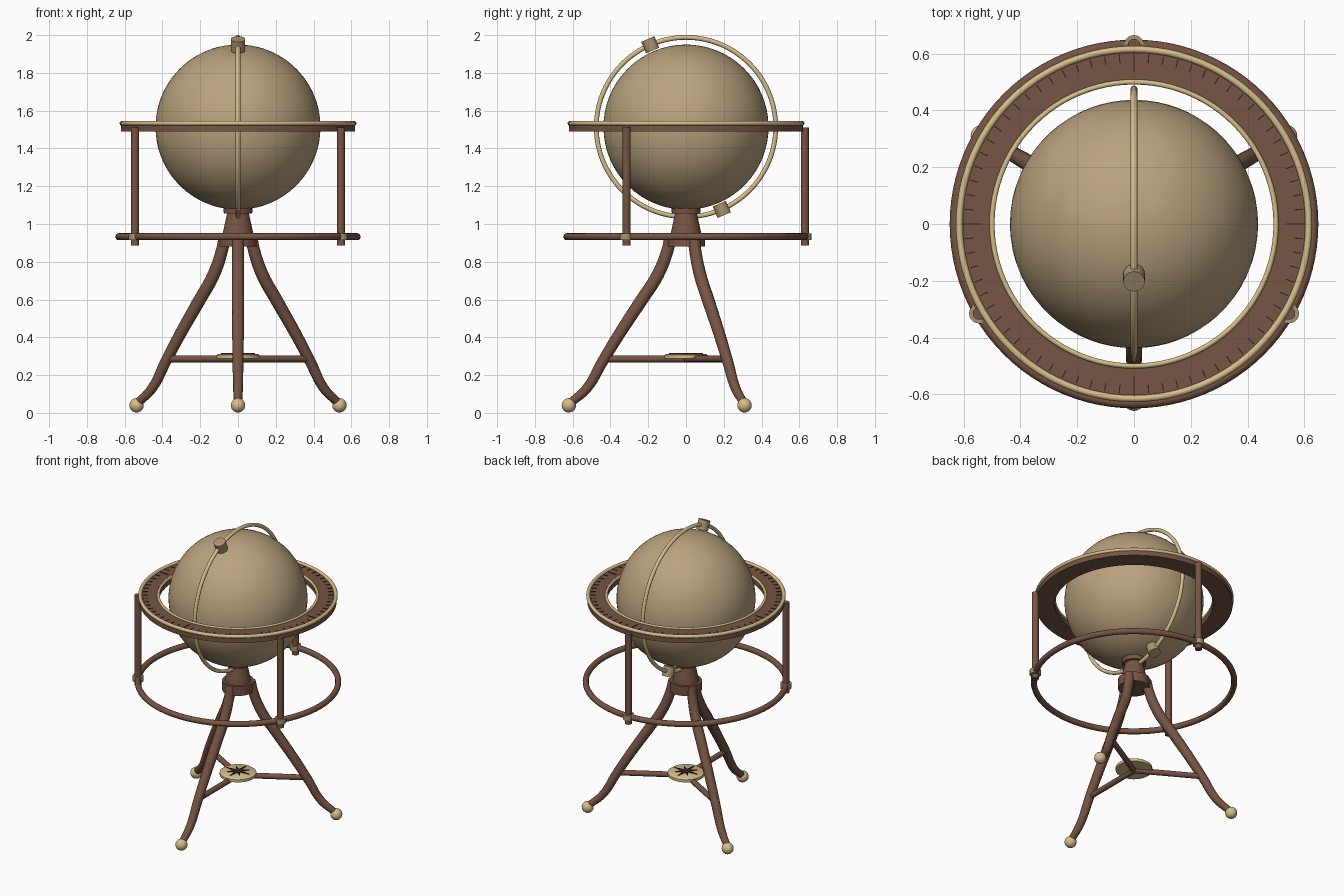
import bpy, bmesh, math
from mathutils import Vector, Matrix

if "Cube" in bpy.data.objects:
    bpy.data.objects.remove(bpy.data.objects["Cube"])

# ---- colours (linear) ----
def mat(name, r, g, b):
    m = bpy.data.materials.new(name)
    m.diffuse_color = (r, g, b, 1)
    m.use_nodes = True
    m.node_tree.nodes["Principled BSDF"].inputs["Base Color"].default_value = m.diffuse_color
    return m

WOOD = mat("walnut wood", .181, .089, .058)
TAN = mat("parchment tan", .491, .361, .209)
BRASS = mat("brass", .672, .515, .262)
AGED = mat("aged brass", .402, .296, .162)
DARK = mat("dark ink", .032, .018, .013)
CZ = 1.513                                   # globe centre height
TILT = Matrix.Rotation(math.radians(23.5), 4, 'X')
LEG_ANGLES = [math.radians(a) for a in (270, 30, 150)]
POST_ANGLES = [math.radians(a) for a in (90, 210, 330)]

# ---- helpers ----
def finish(name, bm, material, smooth=40):
    bmesh.ops.recalc_face_normals(bm, faces=bm.faces)
    me = bpy.data.meshes.new(name)
    bm.to_mesh(me)
    bm.free()
    ob = bpy.data.objects.new(name, me)
    bpy.context.collection.objects.link(ob)
    me.materials.append(material)
    if smooth:
        bpy.context.view_layer.objects.active = ob
        ob.select_set(True)
        bpy.ops.object.shade_smooth_by_angle(angle=math.radians(smooth))
        ob.select_set(False)
    return ob

def lathe(name, profile, material, steps=64, matrix=None, closed=False):
    """Spin (radius, z) points about z; closed joins the last point to the first."""
    bm = bmesh.new()
    vs = [bm.verts.new((r, 0, z)) for r, z in profile]
    es = [bm.edges.new(p) for p in zip(vs, vs[1:])]
    if closed:
        es.append(bm.edges.new((vs[-1], vs[0])))
    bmesh.ops.spin(bm, geom=vs + es, cent=(0, 0, 0), axis=(0, 0, 1),
                   angle=math.tau, steps=steps, use_duplicate=False)
    bmesh.ops.remove_doubles(bm, verts=bm.verts, dist=1e-5)
    if matrix:
        bm.transform(matrix)
    return finish(name, bm, material)

def torus(name, R, r, z, material, sides=12, steps=96, matrix=None):
    pts = [(R + r * math.cos(math.tau * i / sides), z + r * math.sin(math.tau * i / sides))
           for i in range(sides)]
    return lathe(name, pts, material, steps, matrix, True)

def cylinder(name, r, h, material, matrix, sides=24):
    bm = bmesh.new()
    bmesh.ops.create_cone(bm, cap_ends=True, segments=sides, radius1=r, radius2=r, depth=h, matrix=matrix)
    return finish(name, bm, material)

def polar(r, a, z):
    return Vector((r * math.cos(a), r * math.sin(a), z))

# ---- globe ----
bm = bmesh.new()
bmesh.ops.create_uvsphere(bm, u_segments=64, v_segments=32, radius=.437,
                          matrix=Matrix.Translation((0, 0, CZ)) @ TILT)
finish("globe", bm, TAN, 60)

# ---- meridian ring and tilted pivots ----
torus("meridian_ring", .475, .0125, 0, BRASS,
      matrix=Matrix.Translation((0, 0, CZ)) @ Matrix.Rotation(math.pi / 2, 4, 'Y'))
for name, d in (("top_pivot", .475), ("bottom_pivot", -.475)):
    cylinder(name, .038, .066, AGED,
             Matrix.Translation((0, 0, CZ)) @ TILT @ Matrix.Translation((0, 0, d)))

# ---- horizon ring with brass trims ----
lathe("horizon_ring", [(.497, 1.49), (.62, 1.49), (.62, 1.533), (.497, 1.533)], WOOD, 96, None, True)
torus("outer_trim", .615, .012, 1.533, BRASS)
torus("inner_trim", .5, .009, 1.533, BRASS)

# ---- degree marks on the horizon ring ----
bm = bmesh.new()
for i in range(72):
    a = math.tau * i / 72
    inner, outer, w = (.535, .602, .005) if i % 18 == 0 else (.568, .598, .004)
    bmesh.ops.create_cube(bm, size=1, matrix=Matrix.Translation(polar((inner + outer) / 2, a, 1.533))
                          @ Matrix.Rotation(a, 4, 'Z') @ Matrix.Diagonal((outer - inner, w, .005, 1)))
finish("degree_marks", bm, DARK, 0)

# ---- lower rail, posts and collars ----
torus("lower_rail", .63, .019, .933, WOOD)
for i, a in enumerate(POST_ANGLES):
    cylinder(f"post_{i + 1}", .022, .625, WOOD, Matrix.Translation(polar(.63, a, 1.1975)))
    cylinder(f"post_collar_{i + 1}", .035, .036, AGED, Matrix.Translation(polar(.63, a, .933)))

# ---- central hub ----
lathe("hub", [(0, .88), (.1, .88), (.1, .945), (.082, .945), (.058, 1.055),
              (.075, 1.055), (.078, 1.1), (0, 1.1)], WOOD, 48)

# ---- curved legs: swept along a spline, with ball feet and braces ----
LEG = [(.08, .94, .032), (.098, .86, .032), (.15, .73, .033), (.24, .59, .033),
       (.345, .43, .031), (.44, .275, .029), (.525, .13, .026), (.615, .05, .022)]
for i, a in enumerate(LEG_ANGLES):
    cu = bpy.data.curves.new(f"leg_{i + 1}", 'CURVE')
    cu.dimensions = '3D'
    cu.bevel_depth = 1
    cu.bevel_resolution = 4
    cu.use_fill_caps = True
    cu.resolution_u = 6
    sp = cu.splines.new('BEZIER')
    sp.bezier_points.add(len(LEG) - 1)
    for p, (r, z, rad) in zip(sp.bezier_points, LEG):
        p.co = polar(r, a, z)
        p.radius = rad
        p.handle_left_type = p.handle_right_type = 'AUTO'
    cu.materials.append(WOOD)
    bpy.context.collection.objects.link(bpy.data.objects.new(f"leg_{i + 1}", cu))

    bm = bmesh.new()
    bmesh.ops.create_uvsphere(bm, u_segments=24, v_segments=16, radius=.038,
                              matrix=Matrix.Translation(polar(.62, a, .04)))
    finish(f"ball_foot_{i + 1}", bm, BRASS, 60)
    cylinder(f"brace_{i + 1}", .018, .41, WOOD, Matrix.Translation(polar(.205, a, .286))
             @ Matrix.Rotation(a, 4, 'Z') @ Matrix.Rotation(math.pi / 2, 4, 'Y'), 16)

# ---- compass disc with an eight-pointed star ----
lathe("compass_disc", [(0, .288), (.115, .288), (.115, .306), (.105, .313), (0, .313)], BRASS, 48)
bm = bmesh.new()
for k in range(8):
    a = math.tau * k / 8
    tip = .09 if k % 2 == 0 else .07
    pts = [polar(0, a, .317), polar(.025, a - .39, .317), polar(tip, a, .317), polar(.025, a + .39, .317)]
    f = bm.faces.new([bm.verts.new(p) for p in pts])
    ext = bmesh.ops.extrude_face_region(bm, geom=[f])
    bmesh.ops.translate(bm, vec=(0, 0, -.005),
                        verts=[g for g in ext["geom"] if isinstance(g, bmesh.types.BMVert)])
finish("compass_star", bm, DARK, 0)
